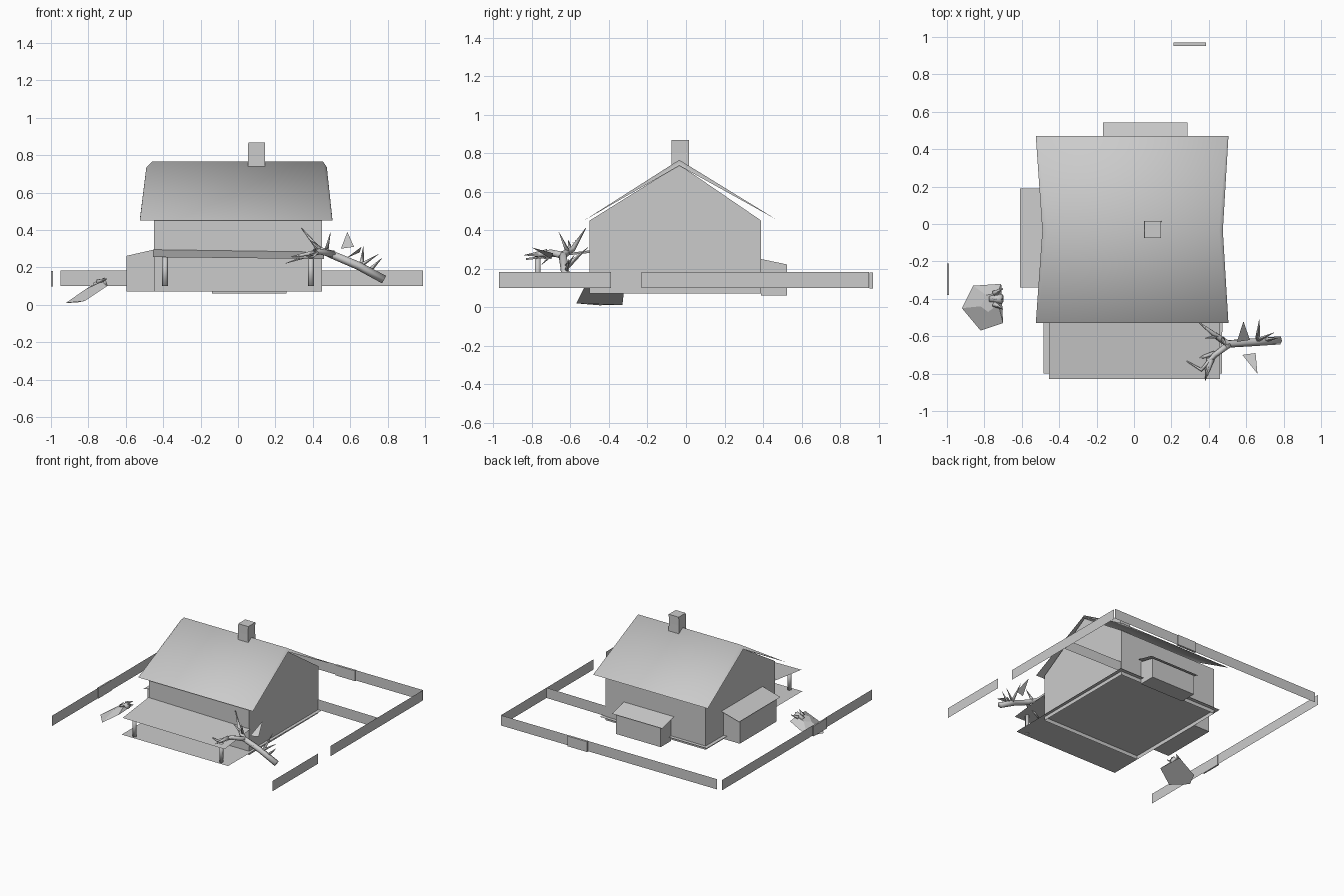
import bpy, bmesh, math
from mathutils import Vector


def mesh(name, verts, faces, smooth=False, recalc=True):
    me = bpy.data.meshes.new(name)
    me.from_pydata(verts, [], faces)
    if recalc:
        bm = bmesh.new()
        bm.from_mesh(me)
        bmesh.ops.recalc_face_normals(bm, faces=bm.faces)
        bm.to_mesh(me)
        bm.free()
    ob = bpy.data.objects.new(name, me)
    bpy.context.collection.objects.link(ob)
    for p in me.polygons:
        p.use_smooth = smooth
    return ob


def loft(name, rings, smooth=False, caps=True):
    """Skin a list of equal-length rings of points."""
    n = len(rings[0])
    verts = [p for r in rings for p in r]
    faces = [(k*n+i, k*n+(i+1) % n, (k+1)*n+(i+1) % n, (k+1)*n+i)
             for k in range(len(rings)-1) for i in range(n)]
    if caps:
        faces += [tuple(range(n)), tuple(range(len(verts)-n, len(verts)))]
    return mesh(name, verts, faces, smooth)


def tube(name, path, radii, sides=5):
    """Tapered tube along a path."""
    path = [Vector(p) for p in path]
    rings = []
    for i, p in enumerate(path):
        d = path[min(i+1, len(path)-1)] - path[max(i-1, 0)]
        q = d.to_track_quat('Z', 'Y')
        rings.append([p + q @ Vector((radii[i]*math.cos(a), radii[i]*math.sin(a), 0))
                      for a in (2*math.pi*k/sides for k in range(sides))])
    return loft(name, rings, True)


def box(name, x0, x1, y0, y1, z0, z1):
    return loft(name, [[(x0, y0, z), (x1, y0, z), (x1, y1, z), (x0, y1, z)] for z in (z0, z1)])


# house walls: gabled shell, open underneath and under the roof
def gable(x):
    return [(x, -0.50, 0.07), (x, -0.50, 0.45), (x, -0.035, 0.74), (x, 0.39, 0.45), (x, 0.39, 0.07)]


mesh("house_walls", gable(-0.45) + gable(0.45),
     [(0, 1, 6, 5), (3, 4, 9, 8), (0, 1, 2, 3, 4), (5, 6, 7, 8, 9)])

# floor sheet running through the house and out to the porch
mesh("porch_floor", [(-0.485, -0.80, 0.10), (0.47, -0.80, 0.10), (0.48, 0.42, 0.10), (-0.48, 0.42, 0.10)],
     [(0, 1, 2, 3)])

# main roof: narrower at the ridge, splayed toward the eaves, folded barge ends
rings = []
for ex, rx, dz in ((-0.525, -0.49, -0.03), (-0.515, -0.46, 0), (0.495, 0.455, 0), (0.505, 0.475, -0.03)):
    rings.append([(ex, -0.53, 0.45), (rx, -0.035, 0.765 + dz), (ex, 0.47, 0.455)])
mesh("main_roof", [p for r in rings for p in r],
     [(k*3+i, k*3+i+1, k*3+i+4, k*3+i+3) for k in range(3) for i in range(2)], True)

# chimney, slightly irregular
loft("chimney", [[(0.10+sx*w+dx, -0.03+sy*w, z) for sx, sy in ((-1, -1), (1, -1), (1, 1), (-1, 1))]
                 for w, dx, z in ((0.046, 0, 0.73), (0.045, -0.002, 0.80), (0.045, 0, 0.868))])

# porch roof and posts
mesh("porch_roof", [(-0.455, -0.83, 0.255), (0.46, -0.83, 0.245), (0.46, -0.50, 0.282), (-0.455, -0.50, 0.295)],
     [(0, 1, 2, 3)])
for s in (-1, 1):
    tube("porch_post", [(s*0.39, -0.77, 0.10), (s*0.39, -0.77, 0.255)], [0.016, 0.016], 6)

# side lean-to (left) and rear lean-to, each with a sloping roof sheet
loft("left_annex", [[(-0.595, y, 0.07), (-0.45, y, 0.07), (-0.45, y, 0.295), (-0.595, y, 0.262)]
                    for y in (-0.31, 0.16)])
mesh("left_annex_roof", [(-0.61, -0.34, 0.262), (-0.45, -0.34, 0.305), (-0.45, 0.19, 0.305), (-0.61, 0.19, 0.262)],
     [(0, 1, 2, 3)])
loft("rear_annex", [[(x, 0.525, 0.06), (x, 0.39, 0.06), (x, 0.39, 0.25), (x, 0.525, 0.222)]
                    for x in (-0.14, 0.26)])
mesh("rear_annex_roof", [(-0.165, 0.543, 0.225), (0.285, 0.543, 0.225), (0.285, 0.39, 0.262), (-0.165, 0.39, 0.262)],
     [(0, 1, 2, 3)])


# fence: single sheets with gaps filled by thicker gates
def fence(a, b):
    mesh("fence_panel", [(*a, 0.10), (*b, 0.10), (*b, 0.183), (*a, 0.183)], [(0, 1, 2, 3)])


fence((0.99, -0.97), (0.99, -0.39))
fence((0.99, -0.23), (0.99, 0.95))
fence((-0.99, -0.97), (-0.99, -0.37))
fence((-0.99, -0.22), (-0.99, 0.95))
fence((-0.95, 0.96), (0.22, 0.96))
fence((0.37, 0.96), (0.99, 0.96))
fence((0.45, 0.385), (0.99, 0.375))
box("left_gate", -1.0, -0.988, -0.38, -0.21, 0.097, 0.18)
box("rear_gate", 0.21, 0.385, 0.952, 0.97, 0.097, 0.18)

# fallen tree: trunk, forks and spiky twigs
tube("tree_trunk", [(0.78, -0.62, 0.135), (0.64, -0.63, 0.21), (0.50, -0.64, 0.27), (0.43, -0.59, 0.30), (0.34, -0.52, 0.41)],
     [0.024, 0.023, 0.022, 0.015, 0.002])
tube("tree_fork", [(0.51, -0.64, 0.27), (0.43, -0.70, 0.285), (0.36, -0.78, 0.27), (0.26, -0.72, 0.25)],
     [0.02, 0.016, 0.01, 0.002])
for a, b, r in (((0.41, -0.72, 0.28), (0.38, -0.84, 0.27), 0.022), ((0.43, -0.69, 0.28), (0.25, -0.75, 0.22), 0.012),
                ((0.47, -0.61, 0.28), (0.495, -0.66, 0.39), 0.014), ((0.45, -0.60, 0.29), (0.38, -0.61, 0.35), 0.014),
                ((0.64, -0.63, 0.20), (0.75, -0.58, 0.27), 0.014), ((0.70, -0.62, 0.18), (0.77, -0.61, 0.25), 0.014),
                ((0.66, -0.63, 0.20), (0.67, -0.51, 0.31), 0.016)):
    tube("tree_twig", [a, b], [r, 0.001], 4)
for tri in (((0.55, -0.63, 0.30), (0.62, -0.62, 0.31), (0.585, -0.52, 0.39)),
            ((0.58, -0.70, 0.25), (0.65, -0.69, 0.28), (0.66, -0.80, 0.31))):
    mesh("tree_leaf", tri, [(0, 1, 2)])

# broken stump: tilted root plate with a small clawed top
plate = [(-0.92, -0.45, 0.01), (-0.86, -0.33, 0.012), (-0.71, -0.32, 0.10), (-0.70, -0.53, 0.10), (-0.82, -0.57, 0.02)]
top = [(-0.82, -0.44, 0.08), (-0.79, -0.38, 0.10), (-0.73, -0.37, 0.125), (-0.725, -0.43, 0.125), (-0.78, -0.47, 0.10)]
loft("root_plate", [plate, top])
tube("stump", [(-0.77, -0.40, 0.10), (-0.705, -0.40, 0.125)], [0.02, 0.026], 6)
for dy in (-0.055, 0, 0.055):
    tube("stump_claw", [(-0.75, -0.40+dy*0.5, 0.12), (-0.70, -0.40+dy, 0.14)], [0.016, 0.002], 4)
